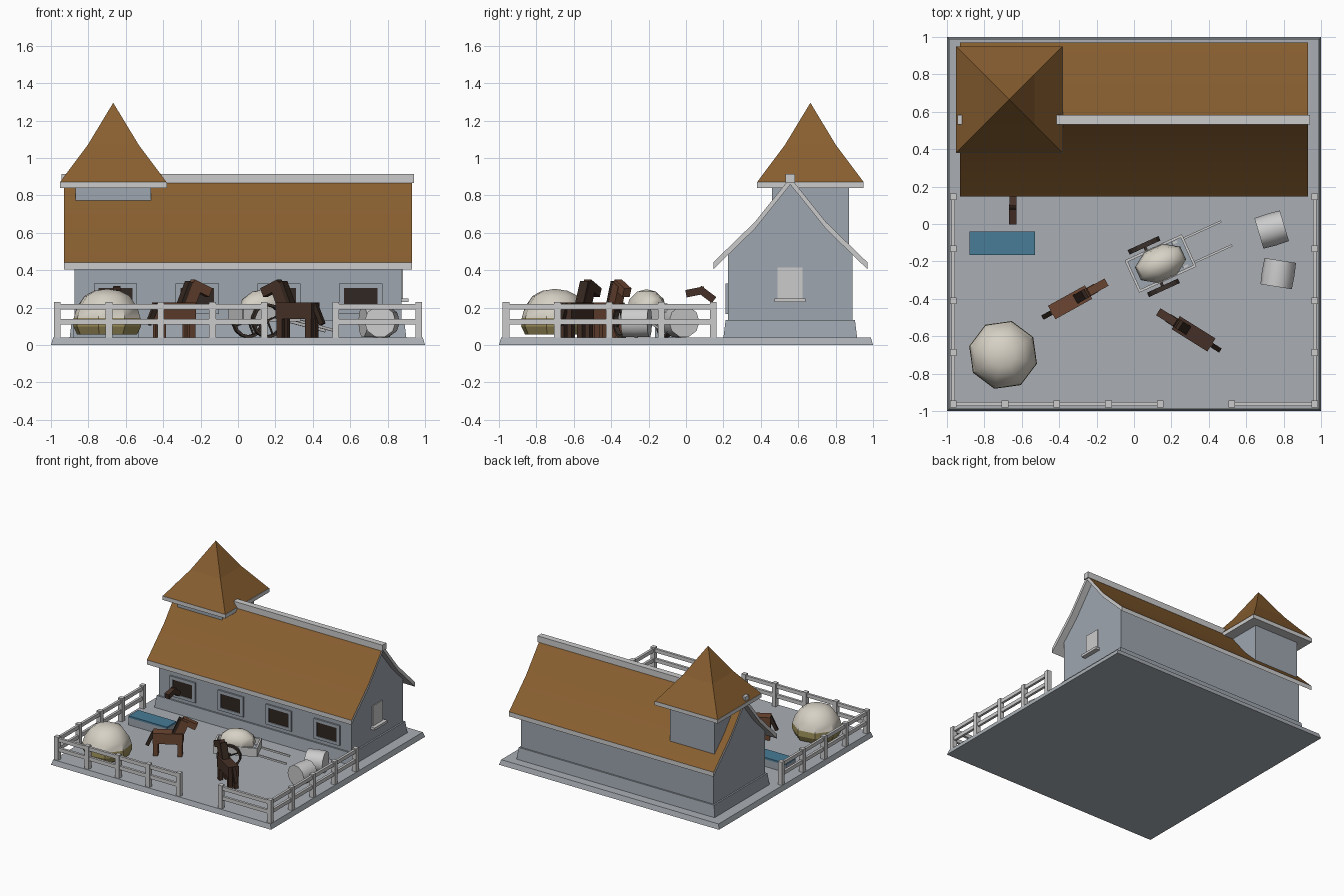
import bpy, bmesh, math
from mathutils import Vector, Matrix

if "Cube" in bpy.data.objects:
    bpy.data.objects.remove(bpy.data.objects["Cube"])

def mat(name, c):
    m = bpy.data.materials.new(name)
    m.diffuse_color = (*c, 1)
    m.use_nodes = True
    m.node_tree.nodes["Principled BSDF"].inputs["Base Color"].default_value = m.diffuse_color
    return m

ROOF = mat("roof_tiles", (0.25, 0.115, 0.03))
STONE = mat("stone_walls", (0.34, 0.38, 0.43))
PAVING = mat("paving", (0.4, 0.43, 0.46))
TRIM = mat("pale_trim", (0.63, 0.64, 0.65))
WATER = mat("water", (0.065, 0.2, 0.31))
BAY = mat("bay_coat", (0.15, 0.062, 0.032))
DARK = mat("dark_coat", (0.06, 0.03, 0.02))
MANE = mat("mane", (0.035, 0.02, 0.014))
HOLE = mat("dark_opening", (0.03, 0.02, 0.016))
HAY = mat("hay", (0.68, 0.64, 0.56))
STRAW = mat("straw", (0.33, 0.27, 0.1))
WHEEL = mat("wheel_wood", (0.045, 0.032, 0.026))

def finish(name, bm, m=None, M=None, smooth=None):
    bmesh.ops.recalc_face_normals(bm, faces=bm.faces[:])
    me = bpy.data.meshes.new(name)
    bm.to_mesh(me)
    bm.free()
    me.materials.append(m or TRIM)
    if smooth:
        me.shade_smooth()
        me.set_sharp_from_angle(angle=math.radians(smooth))
    ob = bpy.data.objects.new(name, me)
    if M:
        ob.matrix_world = M
    bpy.context.collection.objects.link(ob)
    return ob

def box(name, lo, hi, m=None, M=None, taper=0.0):
    """Box between two corners; taper pulls the top edges inwards."""
    bm = bmesh.new()
    bmesh.ops.create_cube(bm, size=1)
    for v in bm.verts:
        s = [1 if c > 0 else -1 for c in v.co]
        v.co = [hi[i] if s[i] > 0 else lo[i] for i in range(3)]
        if s[2] > 0:
            v.co.x -= s[0] * taper
            v.co.y -= s[1] * taper
    return finish(name, bm, m, M)

def beam(name, p, q, w, h, m=None, M=None):
    """Square bar from p to q, w wide sideways, h deep."""
    p, q = Vector(p), Vector(q)
    x = (q - p).normalized()
    y = Vector((0, 0, 1)).cross(x).normalized()
    z = x.cross(y)
    R = Matrix((x, y, z)).transposed().to_4x4()
    T = Matrix.Translation((p + q) / 2) @ R
    l = (q - p).length / 2
    return box(name, (-l, -w / 2, -h / 2), (l, w / 2, h / 2), m, (M or Matrix()) @ T)

def prism(name, pts, x0, x1, m=None, smooth=None):
    """Extrude a y-z profile along x."""
    bm = bmesh.new()
    f = bm.faces.new([bm.verts.new((x0, y, z)) for y, z in pts])
    r = bmesh.ops.extrude_face_region(bm, geom=[f])
    bmesh.ops.translate(bm, vec=(x1 - x0, 0, 0),
                        verts=[g for g in r["geom"] if isinstance(g, bmesh.types.BMVert)])
    bm.faces.ensure_lookup_table()
    return finish(name, bm, m, None, smooth)

def lathe(name, rings, n, m=None, M=None, smooth=None):
    """Stack of (radius, z) rings with n sides, capped unless it closes on itself."""
    bm = bmesh.new()
    loops = [[bm.verts.new((r * math.cos(2 * math.pi * (i + .5) / n),
                            r * math.sin(2 * math.pi * (i + .5) / n), z)) for i in range(n)]
             for r, z in rings]
    for a, b in zip(loops, loops[1:]):
        for i in range(n):
            j = (i + 1) % n
            bm.faces.new((a[i], a[j], b[j], b[i]))
    if rings[0] != rings[-1]:
        bm.faces.new(loops[0])
        bm.faces.new(loops[-1])
    bmesh.ops.remove_doubles(bm, verts=bm.verts[:], dist=0.0005)
    return finish(name, bm, m, M, smooth)

def placed(x, y, deg):
    return Matrix.Translation((x, y, 0)) @ Matrix.Rotation(math.radians(deg), 4, 'Z')

# Ground slab
box("yard_slab", (-1, -1, 0), (1, 1, 0.04), PAVING, taper=0.012)

# Stable walls and plinth
RY = 0.558
under = [(0.333, 0.49), (0.19, 0.63), (0, 0.865)]
wall = [(RY - d, z) for d, z in under] + [(RY + d, z) for d, z in under[-2::-1]]
prism("stable_walls", [(0.225, 0.04)] + wall + [(0.891, 0.04)], -0.875, 0.875, STONE)
box("stable_plinth", (-0.9, 0.2, 0.04), (0.9, 0.915, 0.135), STONE, taper=0.012)

# Swept roof slab, upper faces tiled
top = [(0.412, 0.442), (0.19, 0.658), (0, 0.895)]
upper = [(RY - d, z) for d, z in top] + [(RY + d, z) for d, z in top[-2::-1]]
lower = [(y, z - 0.037) for y, z in reversed(upper)]
roof = prism("stable_roof", upper + lower, -0.93, 0.93, smooth=30)
roof.data.materials.append(ROOF)
for p in roof.data.polygons:
    p.material_index = 1 if p.normal.z > 0.3 else 0
box("roof_ridge", (-0.945, 0.533, 0.865), (0.94, 0.583, 0.915))

# Tower
box("tower_walls", (-0.87, 0.46, 0.45), (-0.465, 0.872, 0.86), STONE)
box("tower_eave", (-0.953, 0.38, 0.84), (-0.38, 0.95, 0.872))
q = math.sqrt(2)
lathe("tower_roof", [(0.284 * q, 0.872), (0.136 * q, 1.07), (0, 1.295)], 4, ROOF,
      Matrix.Translation((-0.667, 0.665, 0)))

# Stall openings on the front
for i in range(4):
    x = -0.655 + i * 0.437
    box("stall_opening", (x - 0.09, 0.218, 0.19), (x + 0.09, 0.24, 0.305), HOLE)
    for s in (-1, 1):
        cx = x + s * 0.103
        box("stall_frame_side", (cx - 0.013, 0.212, 0.165), (cx + 0.013, 0.24, 0.33), STONE)
    for z in (0.165, 0.305):
        box("stall_frame_bar", (x - 0.09, 0.212, z), (x + 0.09, 0.24, z + 0.025), STONE)

# Gable window
box("gable_window", (0.86, 0.49, 0.25), (0.882, 0.623, 0.415))
box("gable_sill", (0.86, 0.472, 0.23), (0.912, 0.64, 0.25))

# Fence: posts at every point, rails between the run ends
def fence(points):
    for x, y in points:
        box("fence_post", (x - 0.018, y - 0.018, 0.035), (x + 0.018, y + 0.018, 0.23))
    for z in (0.125, 0.205):
        beam("fence_rail", (*points[0], z), (*points[-1], z), 0.02, 0.03)

side = [0.145, -0.132, -0.41, -0.687, -0.963]
for s in (-1, 1):
    fence([(s * 0.967, y) for y in side])
fence([(-0.967 + i * 0.277, -0.963) for i in range(5)])
fence([(0.523, -0.963), (0.967, -0.963)])

# Water trough
box("water_trough", (-0.88, -0.165, 0.04), (-0.53, -0.04, 0.1), STONE)
box("trough_water", (-0.88, -0.165, 0.1), (-0.53, -0.04, 0.115), WATER)

# Haystack
HS = placed(-0.7, -0.7, 8)
lathe("haystack_base", [(0.165, 0.055), (0.187, 0.1), (0.184, 0.145)], 8, STRAW, HS)
lathe("haystack_top", [(0.184, 0.145), (0.168, 0.2), (0.125, 0.262), (0.07, 0.29), (0, 0.3)],
      8, HAY, HS, smooth=40)

# Hay cart
C = placed(0.142, -0.211, 24.5)
box("cart_bed", (-0.165, -0.09, 0.125), (0.165, 0.09, 0.145), STONE, C)
for s in (-1, 1):
    box("cart_side", (-0.168, s * 0.088 - 0.007, 0.125), (0.168, s * 0.088 + 0.007, 0.195), M=C)
    box("cart_end", (s * 0.162 - 0.007, -0.088, 0.125), (s * 0.162 + 0.007, 0.088, 0.195), M=C)
    beam("cart_shaft", (0.1, s * 0.07, 0.145), (0.387, s * 0.07, 0.075), 0.012, 0.014, M=C)
    W = C @ Matrix.Translation((-0.04, s * 0.125, 0.13)) @ Matrix.Rotation(math.pi / 2, 4, 'X')
    lathe("cart_wheel_rim", [(0.078, -0.013), (0.093, -0.013), (0.093, 0.013), (0.078, 0.013),
                             (0.078, -0.013)], 14, WHEEL, W)
    for k in range(2):
        a = k * math.pi / 2 + 0.4
        d = Vector((math.cos(a), math.sin(a), 0)) * 0.08
        beam("cart_wheel_spoke", -d, d, 0.008, 0.008, WHEEL, W)
beam("cart_axle", (-0.04, -0.125, 0.13), (-0.04, 0.125, 0.13), 0.016, 0.016, WHEEL, C)
lathe("cart_hay", [(0.08, 0.145), (0.103, 0.19), (0.09, 0.245), (0.05, 0.285), (0, 0.298)], 8, HAY,
      C @ Matrix.Diagonal((1.4, 0.95, 1, 1)), smooth=40)

# Barrels lying on their sides
for x, y, deg in ((0.736, -0.03, 16.7), (0.771, -0.265, 81)):
    B = placed(x, y, deg) @ Matrix.Translation((0, 0, 0.125)) @ Matrix.Rotation(math.pi / 2, 4, 'Y')
    lathe("barrel", [(0.085, -0.071), (0.088, 0), (0.085, 0.071)], 10, None, B, smooth=40)

# Horses
def horse(x, y, deg, coat):
    M = placed(x, y, deg)
    box("horse_body", (-0.12, -0.041, 0.14), (0.105, 0.041, 0.226), coat, M)
    for s in (-1, 1):
        for lx in (-0.098, 0.083):
            box("horse_leg", (lx - 0.018, s * 0.024 - 0.015, 0.04),
                (lx + 0.018, s * 0.024 + 0.015, 0.16), coat, M)
    beam("horse_neck", (0.07, 0, 0.2), (0.123, 0, 0.325), 0.05, 0.065, coat, M)
    beam("horse_mane", (0.034, 0, 0.222), (0.083, 0, 0.338), 0.052, 0.022, MANE, M)
    beam("horse_head", (0.097, 0, 0.328), (0.205, 0, 0.28), 0.044, 0.05, coat, M)
    beam("horse_tail", (-0.115, 0, 0.22), (-0.165, 0, 0.11), 0.026, 0.026, MANE, M)

horse(-0.335, -0.415, 29, BAY)
horse(0.312, -0.583, 148, DARK)

# Horse looking out of a stall
beam("stall_horse_neck", (-0.647, 0.15, 0.24), (-0.647, 0.07, 0.3), 0.036, 0.04, DARK)
beam("stall_horse_head", (-0.647, 0.1, 0.294), (-0.647, 0.0, 0.274), 0.04, 0.04, DARK)
